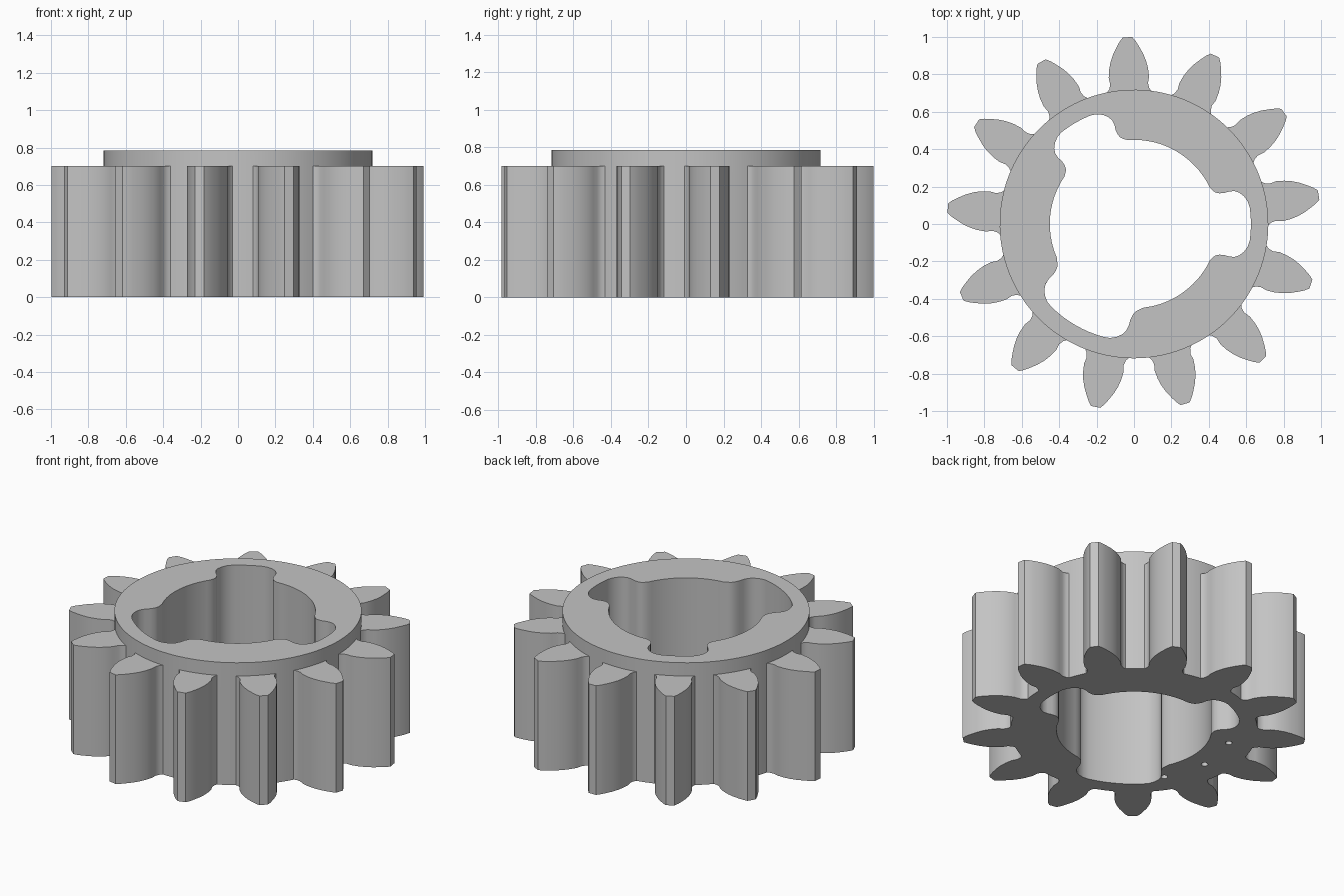
import bpy, bmesh
from math import sin, cos, pi, radians, sqrt, asin, atan2, tau

cube = bpy.data.objects.get("Cube")
if cube:
    bpy.data.objects.remove(cube, do_unlink=True)

TEETH, FIRST = 13, radians(92)
PITCH = tau / TEETH
BODY_H, TOP_H = 0.70, 0.785
ROOT_R, BORE_R, LOBE_R = 0.718, 0.45, 0.625


def polar(r, a):
    return (r * cos(a), r * sin(a))


def turned(r, t, a):
    """Point at distance r along direction a, shifted t to its left."""
    return (r * cos(a) - t * sin(a), r * sin(a) + t * cos(a))


def arc(r, a0, a1, n):
    """Points strictly between two angles."""
    return [polar(r, a0 + (a1 - a0) * i / n) for i in range(1, n)]


def mirrored(half):
    """Right flank (negative side) outward, then left flank back."""
    return [(r, -t) for r, t in half] + half[::-1]


# Tooth flank: distance from axis, half width
FLANK = [(0.724, 0.107), (0.75, 0.101), (0.785, 0.108), (0.83, 0.104), (0.87, 0.095),
         (0.91, 0.08), (0.95, 0.059), (0.977, 0.043), (0.999, 0.025)]
FOOT = asin(0.118 / ROOT_R)


def lobe(a, w):
    """Rounded pocket of half width w, opening off the bore."""
    mouth = w + 0.025
    r0 = sqrt(BORE_R ** 2 - w ** 2)
    r1 = sqrt(LOBE_R ** 2 - (w - 0.08) ** 2)
    side = [(0.04, 0.006), (0.1, -0.002), (0.2, -0.006), (0.33, -0.004), (0.46, 0.004),
            (0.6, 0.006), (0.73, -0.003), (0.85, -0.022), (0.95, -0.05), (1, -0.08)]
    half = [(sqrt(BORE_R ** 2 - mouth ** 2), mouth)]
    half += [(r0 + f * (r1 - r0), w + d) for f, d in side]
    b = atan2(w - 0.08, r1)
    right = [turned(r, -t, a) for r, t in half]
    left = [turned(r, t, a) for r, t in half[::-1]]
    return right + arc(LOBE_R, a - b, a + b, 8) + left, asin(mouth / BORE_R)


bm = bmesh.new()


def ring(points, z):
    return [bm.verts.new((x, y, z)) for x, y in points]


def wall(low, high):
    n = len(low)
    for i in range(n):
        j = (i + 1) % n
        bm.faces.new((low[i], low[j], high[j], high[i]))


def cap(*rings):
    edges = []
    for vs in rings:
        for a, b in zip(vs, vs[1:] + vs[:1]):
            edges.append(bm.edges.get((a, b)) or bm.edges.new((a, b)))
    bmesh.ops.triangle_fill(bm, edges=edges, use_beauty=True)


# Outline of the toothed body and of the collar, sharing the root arcs
gear, collar, tooth_spans = [], [], []
for k in range(TEETH):
    a = FIRST + k * PITCH
    start, end = polar(ROOT_R, a - FOOT), polar(ROOT_R, a + FOOT)
    flanks = [turned(r, t, a) for r, t in mirrored(FLANK)]
    gap = arc(ROOT_R, a + FOOT, a + PITCH - FOOT, 4)
    under = arc(ROOT_R, a - FOOT, a + FOOT, 6)
    tooth_spans.append((len(gear), len(flanks) + 2, len(collar), len(under) + 2))
    gear += [start] + flanks + [end] + gap
    collar += [start] + under + [end] + gap

# Bore with three pockets, the last one wider
bore = []
pockets = [(0, 0.17), (tau / 3, 0.17), (2 * tau / 3, 0.243)]
shapes = [lobe(a, w) for a, w in pockets]
for i, (points, spread) in enumerate(shapes):
    nxt = (i + 1) % 3
    a0 = pockets[i][0] + spread
    a1 = pockets[nxt][0] + (tau if nxt == 0 else 0) - shapes[nxt][1]
    bore += points + arc(BORE_R, a0, a1, 20)

# Outer walls
gear_low, gear_high = ring(gear, 0), ring(gear, BODY_H)
wall(gear_low, gear_high)
collar_low, collar_high = ring(collar, BODY_H), ring(collar, TOP_H)
wall(collar_low, collar_high)

# Flat tooth tops meeting the collar
for g, gn, c, cn in tooth_spans:
    bm.faces.new(gear_high[g:g + gn] + collar_low[c + 1:c + cn - 1][::-1])

# Bore wall
bore_low, bore_high = ring(bore, 0), ring(bore, TOP_H)
wall(bore_low, bore_high)

# Small blind marker holes in the underside
markers = []
for deg in (155, 184, 212):
    cx, cy = polar(0.57, radians(deg))
    dot = [(cx + x, cy + y) for x, y in (polar(0.02, tau * i / 16) for i in range(16))]
    low, high = ring(dot, 0), ring(dot, 0.15)
    wall(low, high)
    bm.faces.new(high)
    markers.append(low)

cap(gear_low, bore_low, *markers)
cap(collar_high, bore_high)
bmesh.ops.remove_doubles(bm, verts=bm.verts, dist=0.0001)
bmesh.ops.recalc_face_normals(bm, faces=bm.faces)

mesh = bpy.data.meshes.new("pinion_gear")
bm.to_mesh(mesh)
bm.free()
pinion = bpy.data.objects.new("pinion_gear", mesh)
bpy.context.collection.objects.link(pinion)

# Plain grey
grey = bpy.data.materials.new("plain grey")
grey.use_nodes = True
colour = (0.55, 0.55, 0.55, 1)
grey.diffuse_color = colour
grey.node_tree.nodes["Principled BSDF"].inputs["Base Color"].default_value = colour
mesh.materials.append(grey)

bpy.ops.object.select_all(action='DESELECT')
pinion.select_set(True)
bpy.context.view_layer.objects.active = pinion
bpy.ops.object.shade_smooth_by_angle(angle=radians(30))
